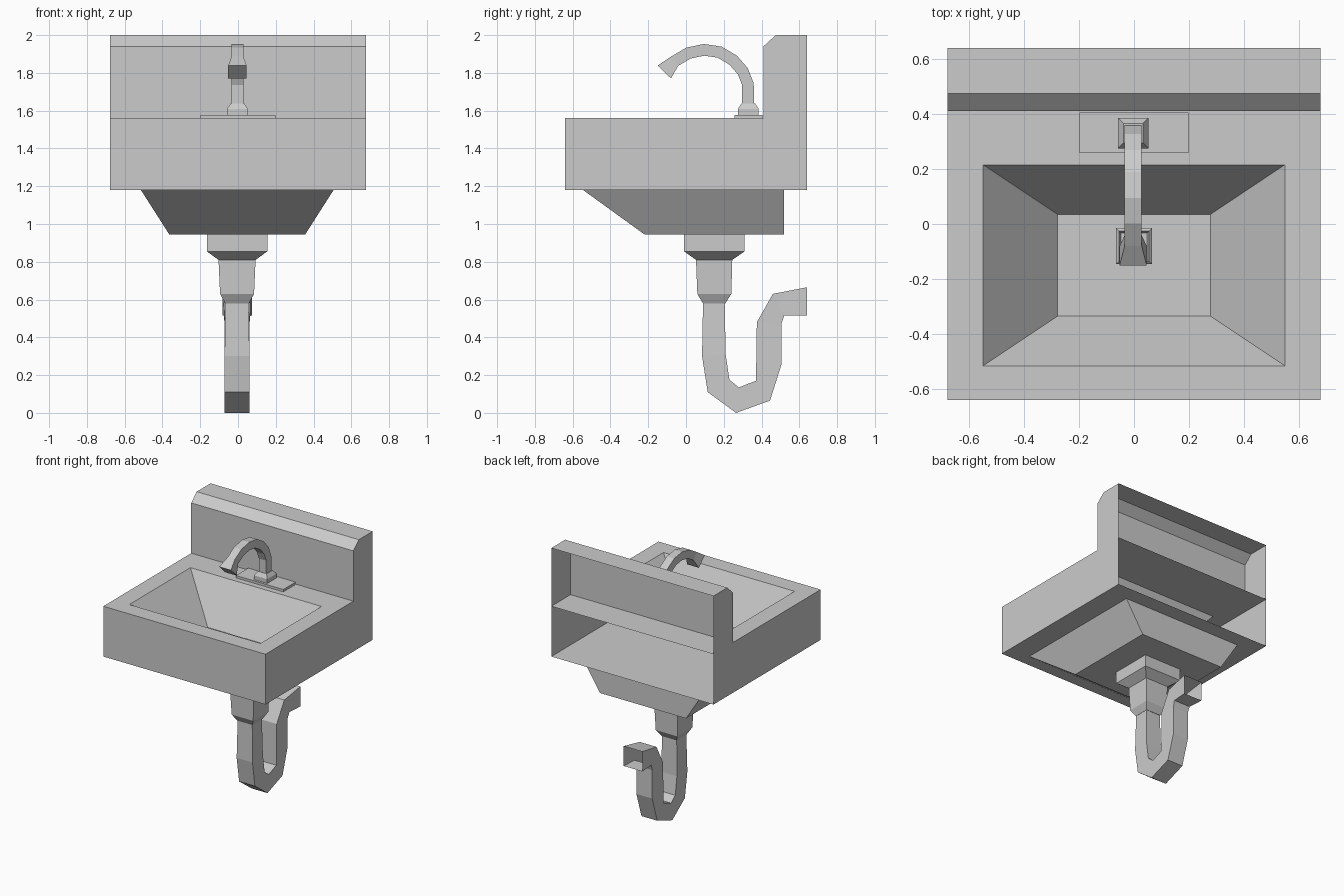
import bpy
import bmesh
from mathutils import Vector

cube = bpy.data.objects.get("Cube")
if cube:
    bpy.data.objects.remove(cube, do_unlink=True)

# Single plain ceramic grey
grey = bpy.data.materials.new("light_grey")
grey.use_nodes = True
colour = (0.6, 0.6, 0.6, 1)
grey.diffuse_color = colour
grey.node_tree.nodes["Principled BSDF"].inputs["Base Color"].default_value = colour


def finish(name, bm, away_from=None):
    """Orient faces (outward, or away from a point for open sheets) and add the object."""
    if away_from is None:
        bmesh.ops.recalc_face_normals(bm, faces=bm.faces)
    else:
        ref = Vector(away_from)
        for f in bm.faces:
            f.normal_update()
            if f.normal.dot(f.calc_center_median() - ref) < 0:
                f.normal_flip()
    mesh = bpy.data.meshes.new(name)
    bm.to_mesh(mesh)
    bm.free()
    mesh.materials.append(grey)
    obj = bpy.data.objects.new(name, mesh)
    bpy.context.collection.objects.link(obj)
    return obj


def loft(name, sections, xc=0.0, start=True, end=True, away_from=None):
    """Join four-sided sections, each (half width, (y, z), (y, z))."""
    bm = bmesh.new()
    rings = []
    for hx, p, q in sections:
        corners = [(xc - hx, *p), (xc + hx, *p), (xc + hx, *q), (xc - hx, *q)]
        rings.append([bm.verts.new(c) for c in corners])
    for a, b in zip(rings, rings[1:]):
        for i in range(4):
            j = (i + 1) % 4
            bm.faces.new((a[i], a[j], b[j], b[i]))
    if start:
        bm.faces.new(rings[0])
    if end:
        bm.faces.new(rings[-1])
    return finish(name, bm, away_from)


def level(hx, y0, y1, z):
    """Horizontal section for a loft."""
    return hx, (y0, z), (y1, z)


HALF = 0.678     # half width of the sink
DEPTH = 0.64     # half depth of the sink
LOW, DECK, TOP = 1.18, 1.56, 2.0
WALL = 0.41      # front of the splashback

# Deck and sloping bowl, one thin sheet
loft("deck_and_bowl", [
    level(HALF, -DEPTH, DEPTH, DECK),
    level(0.548, -0.515, 0.215, DECK),
    level(0.278, -0.335, 0.035, 1.25),
], start=False, away_from=(0, 0, -9))

# Housing, open at the back: apron, floor, splashback and side walls
splash = [(WALL, DECK), (WALL, 1.94), (0.475, TOP), (DEPTH, TOP)]
apron = [(DEPTH, LOW), (-DEPTH, LOW), (-DEPTH, DECK)]
bm = bmesh.new()
for profile in (apron, splash):
    for p, q in zip(profile, profile[1:]):
        bm.faces.new([bm.verts.new(c) for c in
                      ((-HALF, *p), (HALF, *p), (HALF, *q), (-HALF, *q))])
for x in (-HALF, HALF):
    bm.faces.new([bm.verts.new((x, *p)) for p in apron + splash])
bmesh.ops.remove_doubles(bm, verts=bm.verts, dist=0.0001)
finish("housing", bm, away_from=(0, 0.5, 1.4))

# Tapered pan under the sink
loft("under_pan", [
    level(0.51, -0.545, 0.52, LOW),
    level(0.36, -0.22, 0.52, 0.945),
], xc=-0.004)

# Drain ring with a sunken centre
DRAIN_Y = -0.08
loft("drain", [level(r, DRAIN_Y - r, DRAIN_Y + r, z) for r, z in
               ((0.065, 1.25), (0.065, 1.275), (0.055, 1.285), (0.048, 1.265))])

# Faucet plate, stepped base and curved spout
loft("faucet_plate", [level(0.198, 0.258, 0.405, z) for z in (DECK, 1.578)])
BASE_Y = 0.33
loft("faucet_base", [level(r, BASE_Y - r, BASE_Y + r, z) for r, z in
                     ((0.055, 1.578), (0.055, 1.61), (0.036, 1.638))], xc=-0.003)

path = [Vector(p) for p in (
    (0.328, 1.63), (0.328, 1.74), (0.30, 1.81), (0.25, 1.867), (0.178, 1.91),
    (0.095, 1.922), (0.013, 1.905), (-0.06, 1.862), (-0.115, 1.805))]
spout = []
for i, p in enumerate(path):
    tangent = (path[min(i + 1, len(path) - 1)] - path[max(i - 1, 0)]).normalized()
    side = Vector((tangent.y, -tangent.x))
    r = 0.049 if i == len(path) - 1 else 0.031
    spout.append((r, tuple(p - side * r), tuple(p + side * r)))
loft("faucet_spout", spout, xc=-0.003)

# Stepped collar below the pan
loft("drain_collar", [
    level(0.16, -0.01, 0.31, 0.945),
    level(0.16, -0.01, 0.31, 0.855),
    level(0.098, 0.053, 0.245, 0.81),
    level(0.09, 0.06, 0.24, 0.63),
    level(0.063, 0.09, 0.208, 0.58),
], xc=-0.005)

# U-bend trap with an open, flared outlet
loft("trap_pipe", [
    (0.061, (0.09, 0.58), (0.205, 0.58)),
    (0.066, (0.085, 0.30), (0.21, 0.31)),
    (0.066, (0.115, 0.11), (0.23, 0.175)),
    (0.066, (0.265, 0.0), (0.28, 0.135)),
    (0.066, (0.445, 0.065), (0.37, 0.17)),
    (0.066, (0.505, 0.255), (0.372, 0.27)),
    (0.066, (0.505, 0.47), (0.375, 0.48)),
    (0.07, (0.52, 0.515), (0.46, 0.63)),
    (0.078, (0.64, 0.515), (0.64, 0.665)),
], xc=-0.005, end=False)
